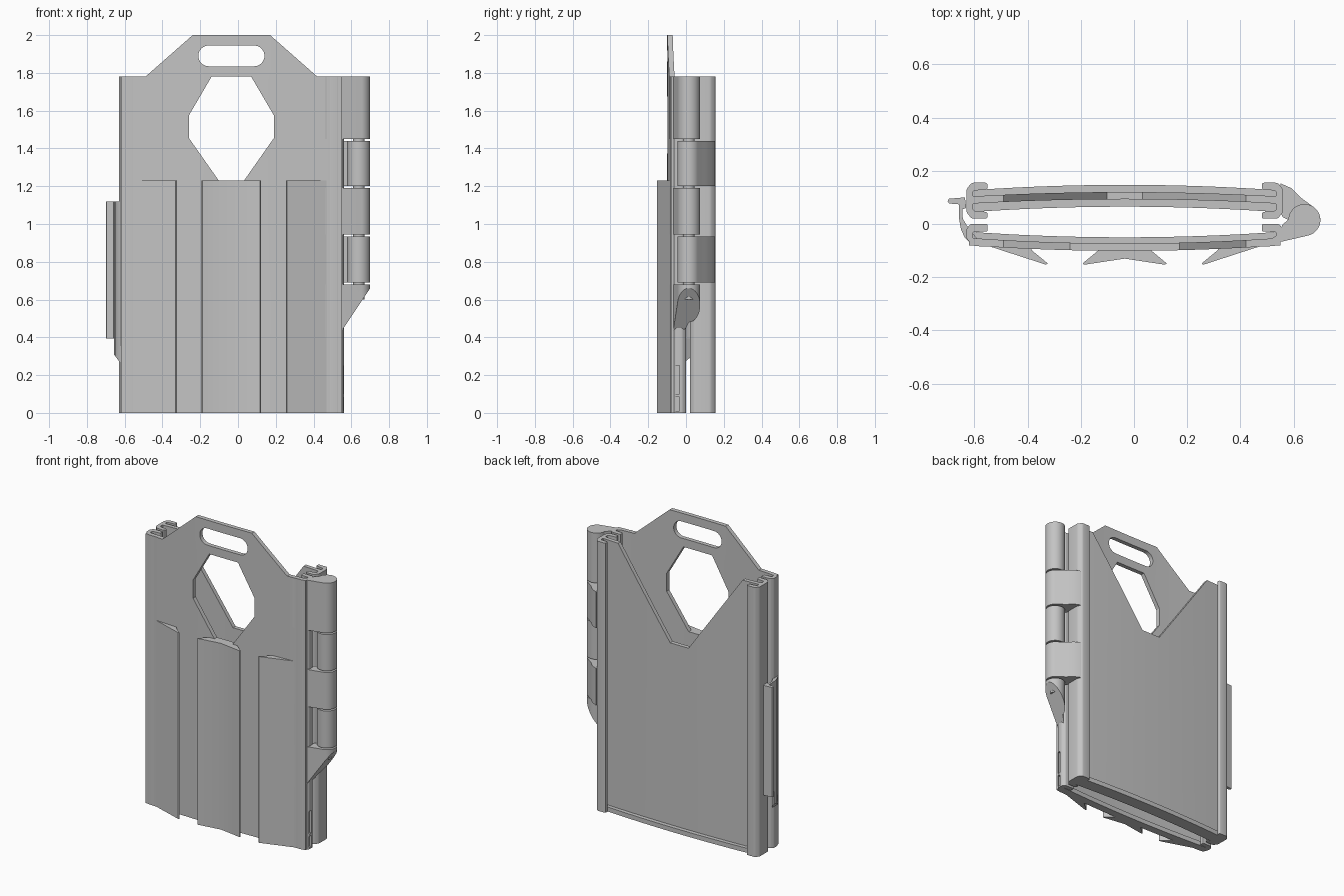
import bpy, bmesh, math
from mathutils import Vector

cube = bpy.data.objects.get("Cube")
if cube:
    bpy.data.objects.remove(cube, do_unlink=True)

grey = bpy.data.materials.new("plain_grey")
grey.use_nodes = True
grey.diffuse_color = (0.55, 0.55, 0.55, 1)
grey.node_tree.nodes["Principled BSDF"].inputs["Base Color"].default_value = grey.diffuse_color

XC = -0.035      # centre line of both shells
HALF = 0.595     # half width of a shell
TOP = 1.78       # height of the shells


def prism(name, points, low, high, axis="Z", rounding=0.0, cut=None):
    """Extrude a profile along z (points are x, y) or along y (points are x, z)."""
    place = (lambda p, d: (p[0], p[1], d)) if axis == "Z" else (lambda p, d: (p[0], d, p[1]))
    bm = bmesh.new()
    a = [bm.verts.new(place(p, low)) for p in points]
    b = [bm.verts.new(place(p, high)) for p in points]
    bm.faces.new(a)
    bm.faces.new(b)
    for i in range(len(a)):
        j = (i + 1) % len(a)
        bm.faces.new((a[i], a[j], b[j], b[i]))
    bm.normal_update()
    bmesh.ops.recalc_face_normals(bm, faces=bm.faces)
    if rounding:
        sides = [bm.edges.get((v, w)) for v, w in zip(a, b)]
        bmesh.ops.bevel(bm, geom=sides, offset=rounding, segments=3, profile=0.5,
                        affect="EDGES", clamp_overlap=True)
    if cut:
        geom = bm.verts[:] + bm.edges[:] + bm.faces[:]
        res = bmesh.ops.bisect_plane(bm, geom=geom, plane_co=cut[0], plane_no=cut[1], clear_outer=True)
        edges = [e for e in res["geom_cut"] if isinstance(e, bmesh.types.BMEdge)]
        bmesh.ops.contextual_create(bm, geom=edges)
        bmesh.ops.recalc_face_normals(bm, faces=bm.faces)
    mesh = bpy.data.meshes.new(name)
    bm.to_mesh(mesh)
    bm.free()
    mesh.materials.append(grey)
    obj = bpy.data.objects.new(name, mesh)
    bpy.context.collection.objects.link(obj)
    return obj


def activate(obj):
    bpy.ops.object.select_all(action="DESELECT")
    obj.select_set(True)
    bpy.context.view_layer.objects.active = obj


def carve(obj, cutters):
    for c in cutters:
        c.hide_render = True
        mod = obj.modifiers.new("opening", "BOOLEAN")
        mod.operation = "DIFFERENCE"
        mod.solver = "EXACT"
        mod.object = c
        activate(obj)
        bpy.ops.object.modifier_apply(modifier=mod.name)
        bpy.data.objects.remove(c, do_unlink=True)


def bowed(outer, inner, bow, half):
    """Strip between two y values, bowed towards the middle."""
    us = [i / 12 - 1 for i in range(25)]
    curve = lambda y: [(XC + u * half, y + bow * (u * half / 0.6) ** 2) for u in us]
    return curve(outer) + curve(inner)[::-1]


def sided(points, side):
    return [(XC + side * s, y) for s, y in points]


def arc(cx, cy, r, start, end, n=20):
    angles = [math.radians(start + (end - start) * i / n) for i in range(n + 1)]
    return [(cx + r * math.cos(t), cy + r * math.sin(t)) for t in angles]


def opening(points):
    return prism("cutter", points, -0.5, 0.5, axis="Y")


# Front panel with carrying handle and eight-sided window
panel = prism("front_panel", bowed(-0.101, -0.073, 0.022, 0.585), 0, 2)
shoulder = [(0.9, TOP), (0.455, TOP), (0.205, 2.0), (0.205, 2.1), (0.9, 2.1)]
window = [(0.105, TOP), (0.225, 1.575), (0.225, 1.455), (0.067, 1.23)]
window += [(-s, z) for s, z in window[::-1]]
slot = arc(0.085, 1.89, 0.055, -90, 90) + arc(-0.155, 1.89, 0.055, 90, 270)
carve(panel, [opening(sided(shoulder, 1)), opening(sided(shoulder, -1)),
              opening(sided(window, 1)), opening(slot)])

# Back panel with a deep V notch
back = prism("back_panel", bowed(0.12, 0.093, -0.018, 0.585), 0, TOP)
notch = [(0.455, TOP), (0.067, 1.23), (-0.067, 1.23), (-0.455, TOP), (-0.455, 1.9), (0.455, 1.9)]
carve(back, [opening(sided(notch, 1))])

# Bottom lips that stop the cards
prism("front_bottom_lip", bowed(-0.09, -0.05, 0.022, 0.58), 0, 0.03)
prism("back_bottom_lip", bowed(0.147, 0.065, -0.022, 0.58), 0, 0.03)

# Side rails with card grooves
back_rail = [(0.515, 0.155), (0.575, 0.155), (HALF, 0.13), (HALF, 0.045), (0.575, 0.02),
             (0.515, 0.02), (0.515, 0.045), (0.57, 0.05), (0.57, 0.078), (0.5, 0.082),
             (0.5, 0.106), (0.57, 0.102), (0.57, 0.125), (0.515, 0.13)]
front_rail = [(0.515, 0.0), (0.58, 0.0), (HALF, -0.02), (HALF, -0.055), (0.565, -0.083),
              (0.5, -0.085), (0.5, -0.062), (0.57, -0.055), (0.57, -0.03), (0.515, -0.028)]
for side, word in ((1, "left"), (-1, "right")):
    prism("back_rail_" + word, sided(back_rail, side), 0, TOP, rounding=0.008)
    rail = prism("front_rail_" + word, sided(front_rail, side), 0, TOP, rounding=0.006)
    if side == 1:
        # Small recesses low on the hinge side
        carve(rail, [prism("cutter", [(0.548, -0.055), (0.6, -0.055), (0.6, -0.034), (0.548, -0.034)], a, b)
                     for a, b in ((0.01, 0.085), (0.1, 0.25))])

# Front clip wings
wing = [(0.52, -0.08), (0.295, -0.153), (0.289, -0.148), (0.35, -0.098), (0.35, -0.088), (0.5, -0.08)]
for side, word in ((1, "left"), (-1, "right")):
    prism("clip_wing_" + word, sided(wing, side), 0, 1.23)
middle = [(0.1, -0.095), (0.1, -0.1), (0.158, -0.148), (0.152, -0.153), (0, -0.13)]
prism("clip_wing_middle", sided(middle, 1) + sided(middle[:-1][::-1], -1), 0, 1.23)

# Hinge on the left edge: alternating knuckles
HX, HY, HR = 0.64, 0.015, 0.06
front_arm = [(0.46, -0.088)] + arc(HX, HY, HR, -76, 175, 32) + \
            [(0.575, 0.012), (0.558, -0.002), (0.54, -0.04), (0.5, -0.065)]
taper = (Vector((0.70, 0, 0.66)), Vector((0.21, 0, -0.14)))
for name, low, high, cut in (("upper", 1.45, TOP, None), ("middle", 0.945, 1.19, None),
                             ("lower", 0.4, 0.68, taper)):
    prism("front_hinge_" + name, front_arm, low, high, cut=cut)
back_arm = arc(HX, HY, HR, -180, 50, 32) + \
           [(0.625, 0.1), (0.59, 0.135), (0.55, 0.153), (0.545, 0.05), (0.56, 0.025)]
for name, low, high in (("upper", 1.2, 1.44), ("lower", 0.69, 0.935)):
    prism("back_hinge_" + name, back_arm, low, high)
prism("hinge_pin", arc(HX, HY, 0.03, 0, 345, 23), 0.6, TOP)

# Snap latch on the right edge
arm = [(-0.585, -0.083), (-0.61, -0.076), (-0.635, -0.052), (-0.65, -0.02), (-0.657, 0.02)]
inside = [(-0.643, 0.02), (-0.628, -0.005), (-0.61, -0.03), (-0.585, -0.06)]
tab = [(-0.658, 0.074), (-0.695, 0.077), (-0.7, 0.086), (-0.695, 0.095), (-0.635, 0.1), (-0.63, 0.06),
       (-0.645, 0.055)]
prism("latch", arm + tab + inside, 0.395, 1.12)
prism("latch_root", arm + inside, 0.27, 0.395,
      cut=(Vector((-0.657, 0, 0.31)), Vector((-0.8, 0, -0.6))))

# Smooth the curved surfaces, keep the edges crisp
for obj in list(bpy.context.collection.objects):
    if obj.type == "MESH" and grey.name in obj.data.materials:
        activate(obj)
        bpy.ops.object.shade_smooth_by_angle(angle=math.radians(30))
